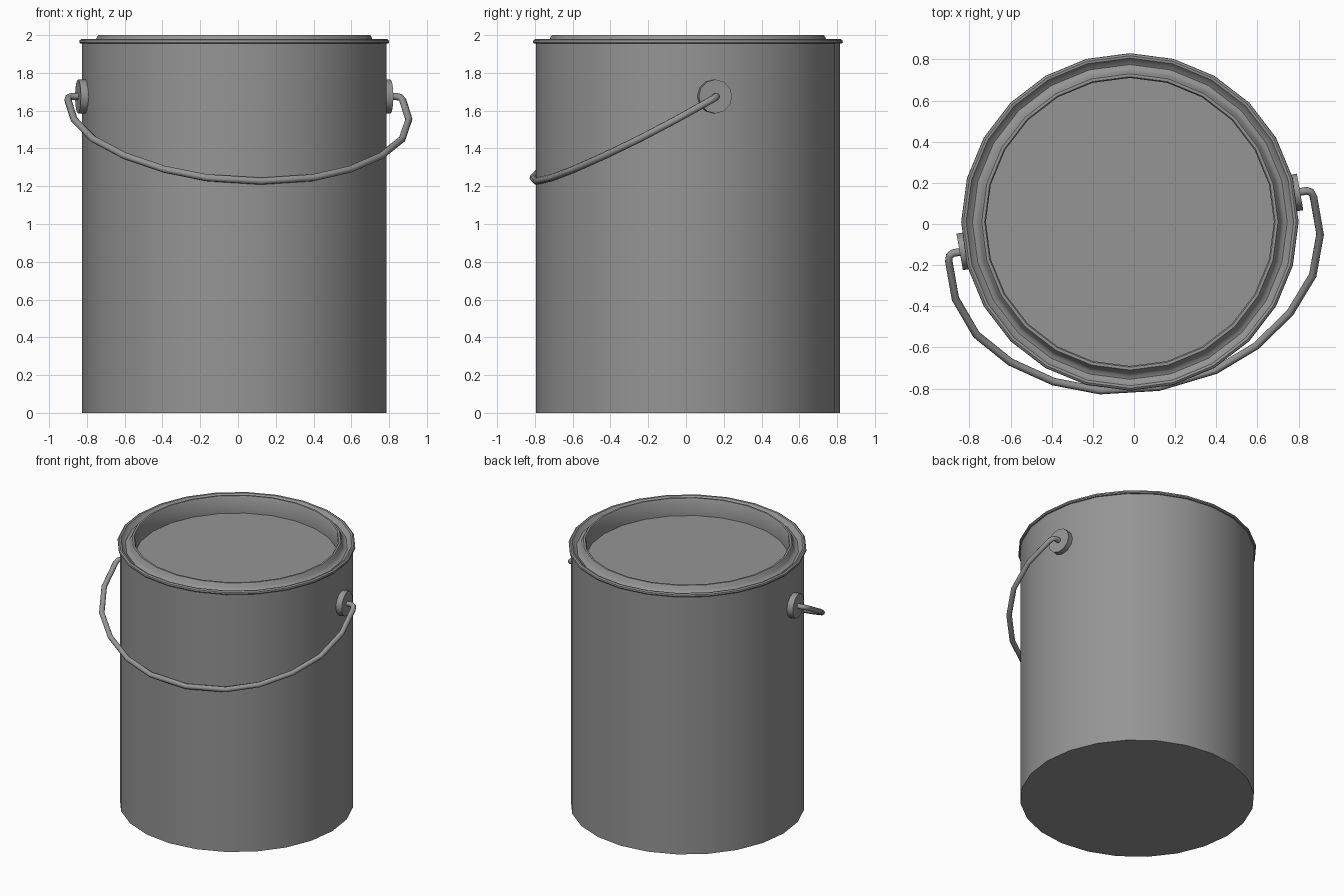
import bpy, bmesh, math
from mathutils import Vector, Matrix

if "Cube" in bpy.data.objects:
    bpy.data.objects.remove(bpy.data.objects["Cube"])

CENTRE = Vector((-0.02, 0.01, 0))
TURN = Matrix.Translation(CENTRE) @ Matrix.Rotation(math.radians(10), 4, "Z")
EAR_Z = 1.675
SIDES = 24

metal = bpy.data.materials.new("grey metal")
metal.use_nodes = True
grey = (0.3, 0.3, 0.3, 1)
metal.diffuse_color = grey
metal.node_tree.nodes["Principled BSDF"].inputs["Base Color"].default_value = grey


def finish(obj, angle):
    """Give the part its colour and smooth shading with sharp edges."""
    obj.data.materials.clear()
    obj.data.materials.append(metal)
    bpy.ops.object.select_all(action="DESELECT")
    obj.select_set(True)
    bpy.context.view_layer.objects.active = obj
    bpy.ops.object.shade_smooth_by_angle(angle=math.radians(angle))


def link(name, data):
    obj = bpy.data.objects.new(name, data)
    bpy.context.collection.objects.link(obj)
    return obj


def mesh_part(name, bm, matrix, angle=40):
    bmesh.ops.recalc_face_normals(bm, faces=bm.faces)
    mesh = bpy.data.meshes.new(name)
    bm.to_mesh(mesh)
    bm.free()
    mesh.transform(matrix)
    finish(link(name, mesh), angle)


def lathe(name, profile):
    """Spin a (radius, height) profile that starts and ends on the axis."""
    bm = bmesh.new()
    verts = [bm.verts.new((r, 0, z)) for r, z in profile]
    edges = [bm.edges.new(pair) for pair in zip(verts, verts[1:])]
    bmesh.ops.spin(bm, geom=verts + edges, cent=(0, 0, 0), axis=(0, 0, 1),
                   angle=2 * math.pi, steps=SIDES)
    bmesh.ops.remove_doubles(bm, verts=bm.verts, dist=0.0005)
    mesh_part(name, bm, Matrix.Translation(CENTRE))


# Can wall and base
lathe("can_body", [(0, 0), (0.805, 0), (0.805, 1.955), (0.78, 1.94),
                   (0.74, 1.86), (0, 1.86)])

# Recessed lid, raised inner lip, groove and rolled outer rim
lathe("lid_and_rim", [
    (0, 1.87), (0.70, 1.87), (0.70, 1.992), (0.706, 2.0), (0.72, 2.0),
    (0.727, 1.99), (0.735, 1.97), (0.748, 1.955), (0.765, 1.95),
    (0.782, 1.96), (0.796, 1.978), (0.808, 1.98), (0.818, 1.973),
    (0.82, 1.962), (0.815, 1.955), (0.80, 1.955), (0.79, 1.945),
    (0.75, 1.865), (0, 1.865)])

# Handle mounts on both sides
for name, side in (("left_ear", 1), ("right_ear", -1)):
    bm = bmesh.new()
    bmesh.ops.create_cone(bm, cap_ends=True, segments=12, radius1=0.09,
                          radius2=0.09, depth=0.06)
    place = Matrix.Translation((side * 0.81, 0, EAR_Z)) @ Matrix.Rotation(math.pi / 2, 4, "Y")
    mesh_part(name, bm, TURN @ place)

# Wire handle: half path as (sideways, forward), mirrored, drooping with distance
half = [(0.82, 0), (0.872, 0), (0.892, 0.01), (0.90, 0.035), (0.90, 0.22),
        (0.83, 0.41), (0.69, 0.57), (0.50, 0.70), (0.285, 0.782)]
path = half + [(0, 0.815)] + [(-u, v) for u, v in reversed(half)]
curve = bpy.data.curves.new("handle", "CURVE")
curve.dimensions = "3D"
curve.bevel_depth = 0.019
curve.bevel_resolution = 2
curve.use_fill_caps = True
spline = curve.splines.new("POLY")
spline.points.add(len(path) - 1)
for point, (u, v) in zip(spline.points, path):
    point.co = (*(TURN @ Vector((u, -v, EAR_Z - 0.55 * v))), 1)
handle = link("handle", curve)
bpy.ops.object.select_all(action="DESELECT")
handle.select_set(True)
bpy.context.view_layer.objects.active = handle
bpy.ops.object.convert(target="MESH")
finish(bpy.context.view_layer.objects.active, 50)
